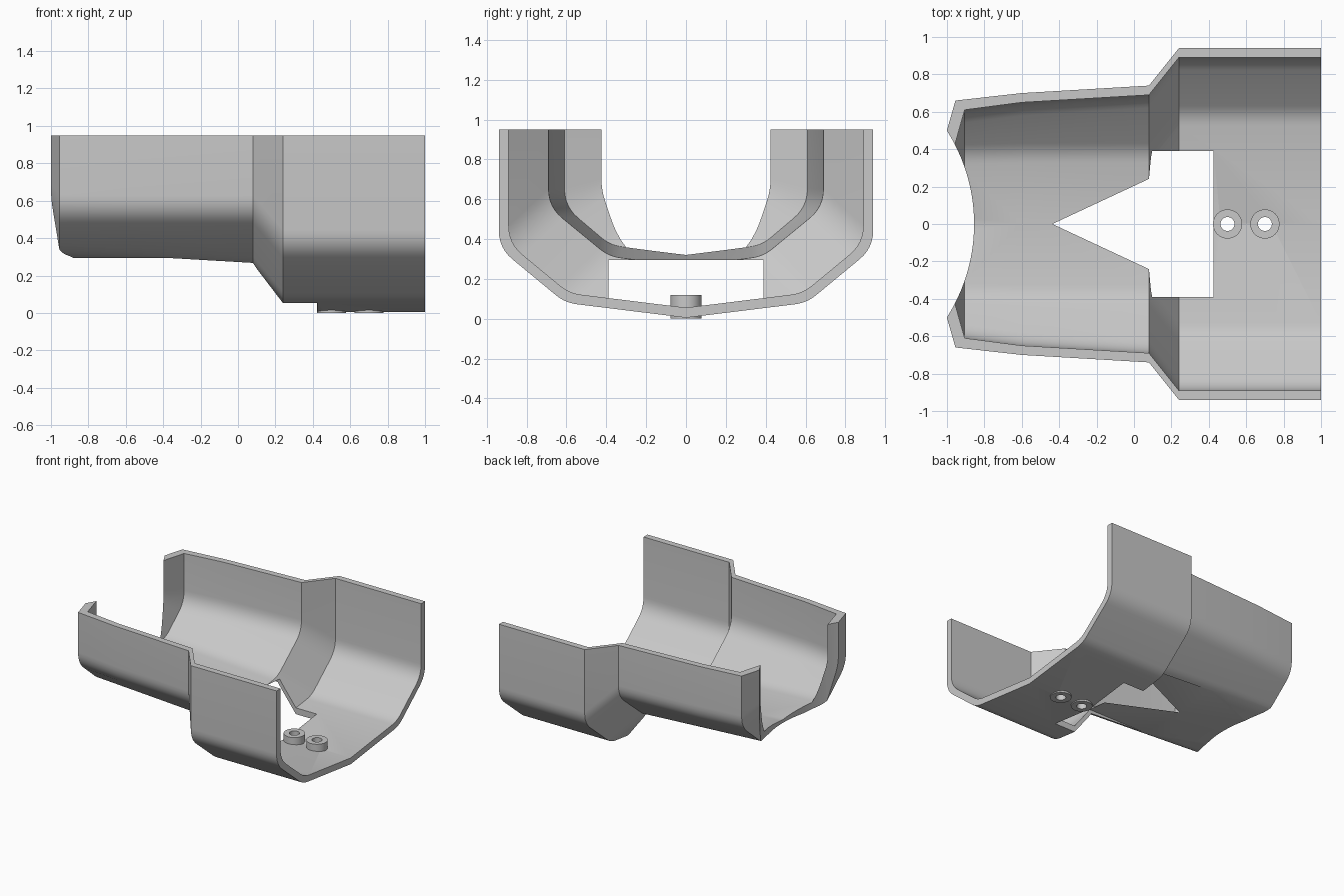
import bpy, bmesh
from mathutils import Vector

if "Cube" in bpy.data.objects:
    bpy.data.objects.remove(bpy.data.objects["Cube"], do_unlink=True)

TOP, WALL = 0.95, 0.05
COLOUR = (0.58, 0.58, 0.58, 1)

grey = bpy.data.materials.new("plain_grey")
grey.use_nodes = True
grey.diffuse_color = COLOUR
grey.node_tree.nodes["Principled BSDF"].inputs["Base Color"].default_value = COLOUR


def offset(points, d):
    """Move a half profile inward by d with mitred corners; the rim stays level."""
    dirs = [(b - a).normalized() for a, b in zip(points, points[1:])]
    dirs.append(Vector((dirs[-1].x, -dirs[-1].y)))
    out = [points[0] - Vector((d, 0))]
    for p, u, v in zip(points[1:], dirs, dirs[1:]):
        n, m = Vector((u.y, -u.x)), Vector((v.y, -v.x))
        out.append(p + (n + m) * d / (1 + n.dot(m)))
    return out


def rounded(points, radii=(0.09, 0.06), steps=6):
    """Round the knee and the floor corner of a half profile."""
    out = [points[0]]
    slope = (points[2] - points[1]).length
    for i, radius in enumerate(radii, 1):
        r = min(radius, slope * 0.4)
        p = points[i]
        a = p + (points[i - 1] - p).normalized() * r
        b = p + (points[i + 1] - p).normalized() * r
        for k in range(steps + 1):
            t = k / steps
            out.append(a * (1 - t) ** 2 + p * 2 * t * (1 - t) + b * t * t)
    return out + [points[-1]]


def full(x, half):
    """Mirror a half profile and place it at x."""
    left = [(x, p.x, p.y) for p in half]
    return left + [(x, -y, z) for _, y, z in reversed(left[:-1])]


def finish(name, bm):
    bmesh.ops.recalc_face_normals(bm, faces=bm.faces)
    if bm.calc_volume(signed=True) < 0:
        bmesh.ops.reverse_faces(bm, faces=bm.faces)
    mesh = bpy.data.meshes.new(name)
    bm.to_mesh(mesh)
    bm.free()
    mesh.materials.append(grey)
    obj = bpy.data.objects.new(name, mesh)
    bpy.context.collection.objects.link(obj)
    return obj


def cylinder(name, x, r, z0, z1, sides=48):
    bm = bmesh.new()
    bmesh.ops.create_cone(bm, cap_ends=True, segments=sides, radius1=r, radius2=r, depth=z1 - z0)
    bmesh.ops.translate(bm, verts=bm.verts, vec=(x, 0, (z0 + z1) / 2))
    return finish(name, bm)


def box(name, low, high):
    bm = bmesh.new()
    bmesh.ops.create_cube(bm, size=1)
    for v in bm.verts:
        v.co = [high[i] if v.co[i] > 0 else low[i] for i in range(3)]
    return finish(name, bm)


def activate(obj):
    bpy.ops.object.select_all(action='DESELECT')
    obj.select_set(True)
    bpy.context.view_layer.objects.active = obj


def cut(obj, cutter):
    activate(obj)
    mod = obj.modifiers.new("cut", 'BOOLEAN')
    mod.operation, mod.solver, mod.object = 'DIFFERENCE', 'EXACT', cutter
    bpy.ops.object.modifier_apply(modifier=mod.name)


# Shell stations: outer x, inner x, half width, knee z, floor corner y and z, keel z, inset
stations = [
    (1.0, 1.0, 0.94, 0.355, 0.607, 0.08, 0.005, 0),
    (0.24, 0.24, 0.94, 0.355, 0.607, 0.08, 0.005, 0),
    (0.08, 0.08, 0.74, 0.538, 0.407, 0.265, 0.215, 0),
    (-0.6, -0.6, 0.70, 0.538, 0.405, 0.304, 0.254, 0),
    (-0.955, -0.905, 0.66, 0.54, 0.40, 0.32, 0.273, 0),
    (-1.026, -0.976, 0.66, 0.54, 0.40, 0.32, 0.273, 0.25),
]
bm = bmesh.new()
rings = []
for xo, xi, w, knee, cy, cz, keel, inset in stations:
    half = [Vector(p) for p in ((w, TOP), (w, knee), (cy, cz), (0, keel))]
    outer = full(xo, rounded(offset(half, inset)))
    inner = full(xi, rounded(offset(half, inset + WALL)))
    rings.append([[bm.verts.new(p) for p in side] for side in (outer, inner)])
count = len(rings[0][0])
for (ao, ai), (bo, bi) in zip(rings, rings[1:]):
    for a, b in ((ao, bo), (ai, bi)):
        for i in range(count - 1):
            bm.faces.new((a[i], a[i + 1], b[i + 1], b[i]))
    for i in (0, -1):
        bm.faces.new((ao[i], bo[i], bi[i], ai[i]))
for o, n in (rings[0], rings[-1]):
    for i in range(count - 1):
        bm.faces.new((o[i], o[i + 1], n[i + 1], n[i]))
shell = finish("shell", bm)

# Floor opening and curved end cut-out
cutters = [
    box("floor_cutter", (-1.2, -0.39, -0.2), (0.425, 0.39, 0.295)),
    cylinder("end_cutter", -1.785, 0.93, -0.3, 1.3, 192),
]
for c in cutters:
    cut(shell, c)

# Screw bosses with through holes
bosses = []
for name, x in (("inner_boss", 0.50), ("outer_boss", 0.70)):
    boss = cylinder(name, x, 0.078, 0, 0.12)
    drill = cylinder(name + "_drill", x, 0.037, -0.2, 0.4)
    cut(boss, drill)
    cut(shell, drill)
    bosses.append(boss)
    cutters.append(drill)

for c in cutters:
    bpy.data.objects.remove(c, do_unlink=True)
for obj in [shell] + bosses:
    activate(obj)
    bpy.ops.object.shade_smooth_by_angle(angle=0.5)
